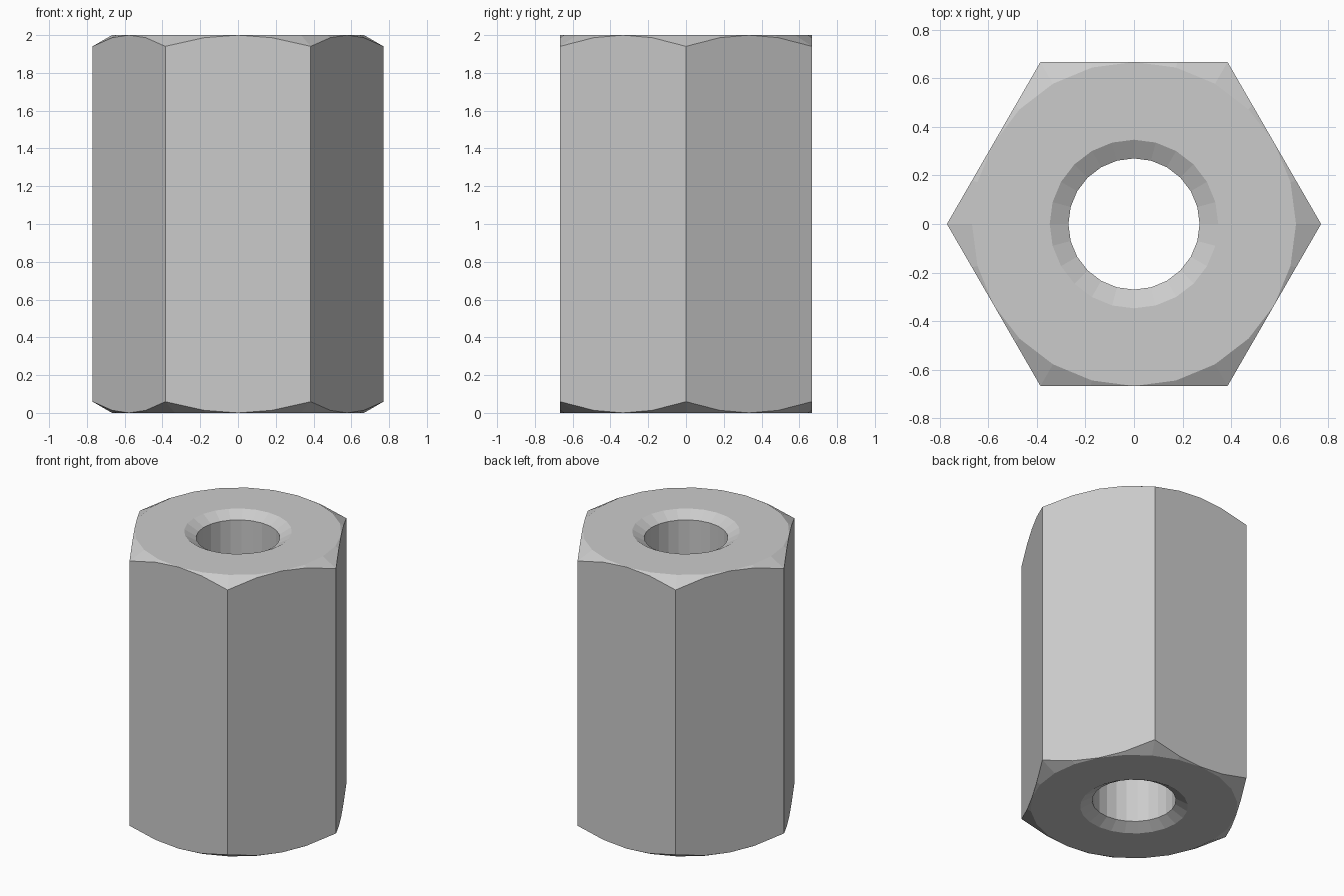
import bpy, bmesh
from math import sin, cos, radians

if "Cube" in bpy.data.objects:
    bpy.data.objects.remove(bpy.data.objects["Cube"])

SEG = 24          # sides of the bore and chamfer circles
H = 2.0           # height
APOTHEM = 0.667   # centre to hexagon flat
BORE, SINK, SINK_DEPTH = 0.27, 0.347, 0.045
SLOPE = 0.577     # 30 degree corner chamfer

bm = bmesh.new()


def ring(radius, height):
    """One loop of vertices; radius and height are functions of the angle."""
    loop = []
    for i in range(SEG):
        deg = i * 360 / SEG
        a = radians(deg)
        r = radius(deg)
        loop.append(bm.verts.new((r * cos(a), r * sin(a), height(r))))
    return loop


def hexagon(deg):
    return APOTHEM / cos(radians(deg % 60 - 30))


def const(v):
    return lambda _: v


# Closed cross-section swept around the axis: bore, countersinks, faces, hex wall
rings = [
    ring(const(BORE), const(SINK_DEPTH)),
    ring(const(SINK), const(0)),
    ring(const(APOTHEM), const(0)),
    ring(hexagon, lambda r: (r - APOTHEM) * SLOPE),
    ring(hexagon, lambda r: H - (r - APOTHEM) * SLOPE),
    ring(const(APOTHEM), const(H)),
    ring(const(SINK), const(H)),
    ring(const(BORE), const(H - SINK_DEPTH)),
]
for lower, upper in zip(rings, rings[1:] + rings[:1]):
    for i in range(SEG):
        j = (i + 1) % SEG
        bm.faces.new((lower[i], lower[j], upper[j], upper[i]))

# Chamfer circle touches the hexagon at the middle of each flat
bmesh.ops.remove_doubles(bm, verts=bm.verts, dist=0.0005)
bmesh.ops.recalc_face_normals(bm, faces=bm.faces)

mesh = bpy.data.meshes.new("hex_coupling_nut")
bm.to_mesh(mesh)
bm.free()
nut = bpy.data.objects.new("hex_coupling_nut", mesh)
bpy.context.collection.objects.link(nut)
